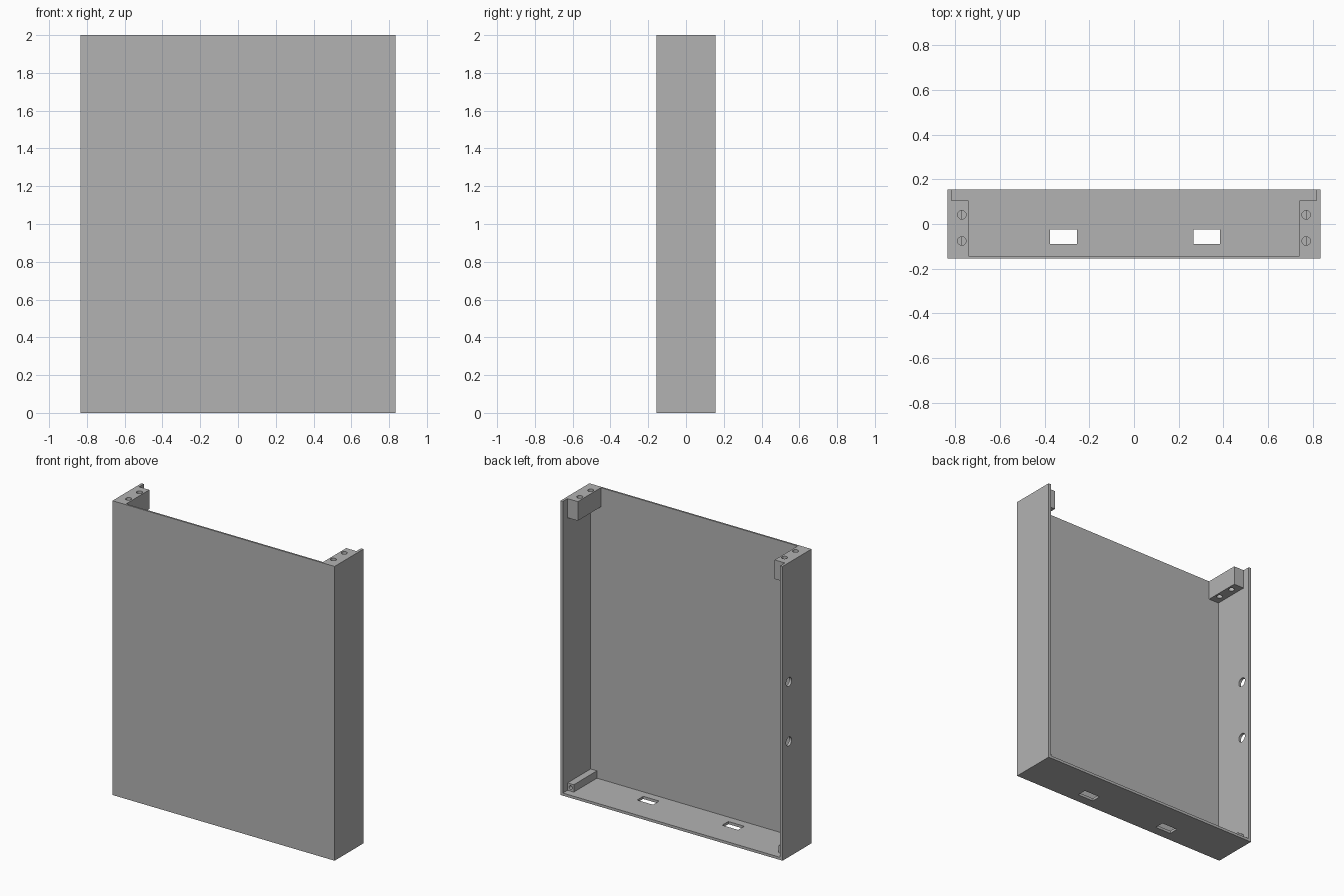
import bpy
import bmesh
from math import radians
from mathutils import Matrix, Vector

old = bpy.data.objects.get("Cube")
if old:
    bpy.data.objects.remove(old, do_unlink=True)

grey = bpy.data.materials.new("plain grey")
grey.use_nodes = True
colour = (0.45, 0.45, 0.45, 1)
grey.diffuse_color = colour
grey.node_tree.nodes["Principled BSDF"].inputs["Base Color"].default_value = colour

# Overall half width, half depth, height and panel thicknesses
W, D, H = 0.835, 0.155, 2.0
WALL, FRONT = 0.018, 0.012
INNER_X, INNER_Y = W - WALL, FRONT - D
LAP = 0.006


def make_object(name, bm):
    mesh = bpy.data.meshes.new(name)
    bm.to_mesh(mesh)
    bm.free()
    mesh.materials.append(grey)
    obj = bpy.data.objects.new(name, mesh)
    bpy.context.collection.objects.link(obj)
    return obj


def box(name, low, high):
    low, high = Vector(low), Vector(high)
    bm = bmesh.new()
    place = Matrix.Translation((low + high) / 2) @ Matrix.Diagonal((*(high - low), 1))
    bmesh.ops.create_cube(bm, size=1, matrix=place)
    return make_object(name, bm)


def rod(name, centre, radius, length, axis):
    turn = {"X": Matrix.Rotation(radians(90), 4, "Y"),
            "Y": Matrix.Rotation(radians(90), 4, "X"),
            "Z": Matrix.Identity(4)}[axis]
    bm = bmesh.new()
    bmesh.ops.create_cone(bm, cap_ends=True, segments=32, radius1=radius, radius2=radius,
                          depth=length, matrix=Matrix.Translation(centre) @ turn)
    return make_object(name, bm)


def combine(target, tool, operation):
    tool.hide_render = True
    mod = target.modifiers.new(tool.name, "BOOLEAN")
    mod.operation, mod.solver, mod.object = operation, "EXACT", tool
    bpy.context.view_layer.objects.active = target
    bpy.ops.object.modifier_apply(modifier=mod.name)
    bpy.data.objects.remove(tool, do_unlink=True)


# Thin-walled tray, open at the back and top
shell = box("panel_shell", (-W, -D, 0), (W, D, H))
combine(shell, box("cavity", (-INNER_X, INNER_Y, WALL), (INNER_X, D + 0.1, H + 0.1)), "DIFFERENCE")


def corner_block(name, side, inner, bottom, top):
    xs = sorted((side * inner, side * (INNER_X + LAP)))
    return box(name, (xs[0], INNER_Y - LAP, bottom), (xs[1], 0.105, top))


for side in (-1, 1):
    # Upper mounting block with two vertical screw holes
    combine(shell, corner_block("upper_block", side, 0.74, 1.87, H), "UNION")
    for y in (-0.076, 0.041):
        combine(shell, rod("upper_screw_hole", (side * 0.77, y, 1.93), 0.019, 0.3, "Z"), "DIFFERENCE")

    # Lower block with a screw hole from behind
    combine(shell, corner_block("lower_block", side, 0.77, WALL - LAP, 0.068), "UNION")
    combine(shell, rod("lower_screw_hole", (side * 0.793, 0.08, 0.043), 0.012, 0.16, "Y"), "DIFFERENCE")

    # Slot through the floor
    x = side * 0.32 + 0.005
    combine(shell, box("floor_slot", (x - 0.06, -0.09, -0.1), (x + 0.06, -0.024, 0.1)), "DIFFERENCE")

# Two round holes through one side wall
for z in (0.785, 1.19):
    combine(shell, rod("side_hole", (-W, 0.088, z), 0.03, 0.1, "X"), "DIFFERENCE")

# Smooth the round holes, keep the edges sharp
bpy.ops.object.select_all(action="DESELECT")
shell.select_set(True)
bpy.context.view_layer.objects.active = shell
bpy.ops.object.shade_smooth_by_angle(angle=radians(30))
